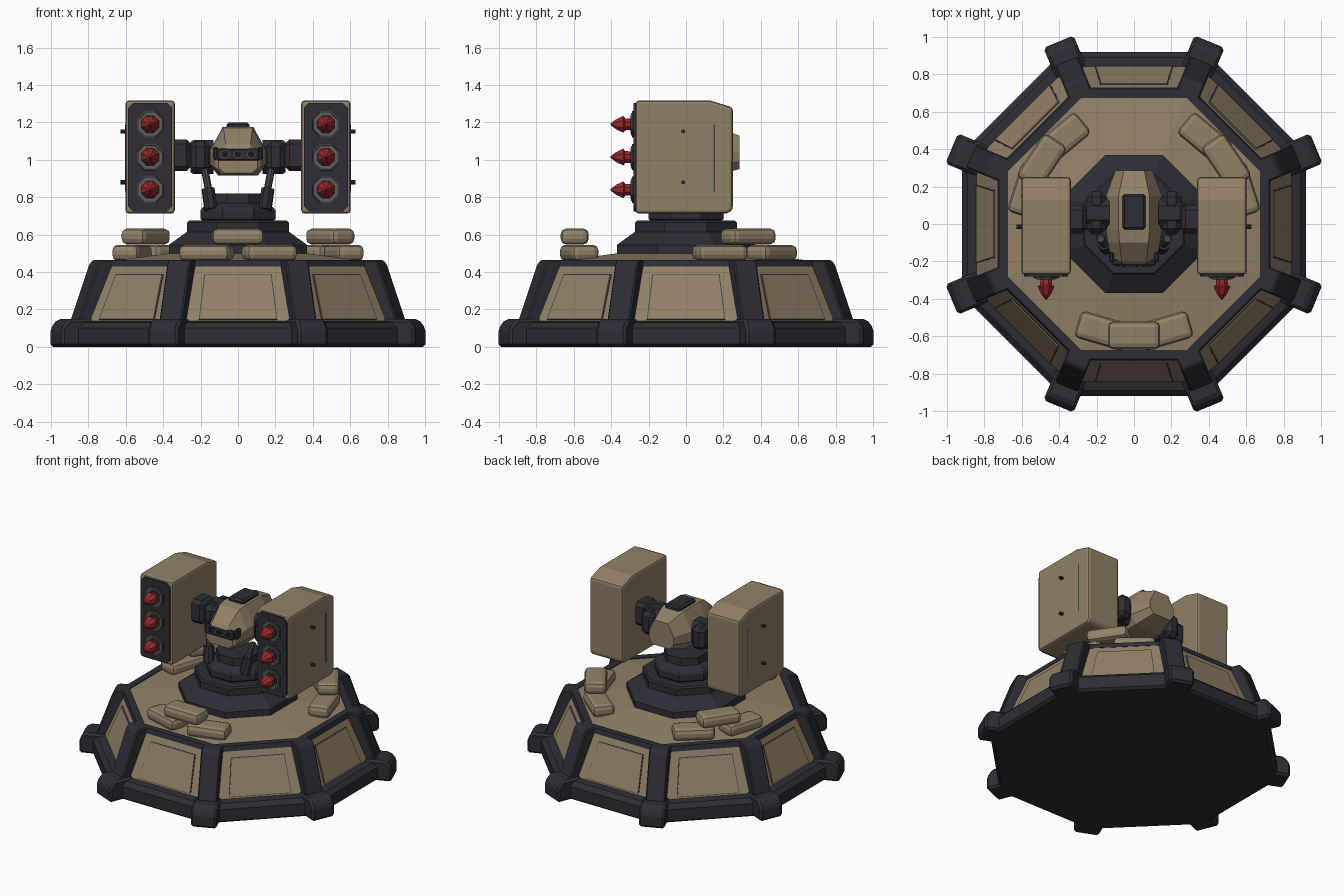
import bpy, bmesh, math
from mathutils import Vector, Matrix

if "Cube" in bpy.data.objects:
    bpy.data.objects.remove(bpy.data.objects["Cube"])


def colour(name, rgb):
    m = bpy.data.materials.new(name)
    m.diffuse_color = (*rgb, 1)
    m.use_nodes = True
    m.node_tree.nodes["Principled BSDF"].inputs["Base Color"].default_value = m.diffuse_color
    return m


TAN = colour("tan armour", (0.285, 0.22, 0.135))
SAND = colour("sandbag cloth", (0.29, 0.225, 0.14))
DARK = colour("dark steel", (0.026, 0.027, 0.036))
OLIVE = colour("olive grey", (0.13, 0.12, 0.09))
SLATE = colour("slate", (0.05, 0.055, 0.065))
RED = colour("red warhead", (0.32, 0.022, 0.024))
BLACK = colour("black glass", (0.008, 0.008, 0.01))


def rot(deg, axis='Z'):
    return Matrix.Rotation(math.radians(deg), 4, axis)


def finish(name, bm, mat, mtx=None, bevel=0, seg=1):
    if mtx is not None:
        bm.transform(mtx)
    bmesh.ops.recalc_face_normals(bm, faces=bm.faces[:])
    me = bpy.data.meshes.new(name)
    bm.to_mesh(me)
    bm.free()
    me.materials.append(mat)
    ob = bpy.data.objects.new(name, me)
    bpy.context.collection.objects.link(ob)
    if bevel:
        b = ob.modifiers.new("edge bevel", 'BEVEL')
        b.width, b.segments = bevel, seg
        b.limit_method, b.angle_limit = 'ANGLE', math.radians(25)
    return ob


def loft(name, loops, mat, mtx=None, bevel=0, seg=1):
    """Skin through loops of equal point count, capped at both ends."""
    bm = bmesh.new()
    rows = [[bm.verts.new(p) for p in lp] for lp in loops]
    n = len(rows[0])
    for a, b in zip(rows, rows[1:]):
        for i in range(n):
            j = (i + 1) % n
            bm.faces.new((a[i], a[j], b[j], b[i]))
    bm.faces.new(rows[0])
    bm.faces.new(rows[-1])
    return finish(name, bm, mat, mtx, bevel, seg)


def octagon(name, profile, mat, mtx=None, bevel=0):
    """Eight-sided turned shape from (apothem, height) pairs."""
    k = 1 / math.cos(math.pi / 8)
    ang = [math.radians(22.5 + 45 * i) for i in range(8)]
    loops = [[(r * k * math.cos(a), r * k * math.sin(a), z) for a in ang] for r, z in profile]
    return loft(name, loops, mat, mtx, bevel)


def box(name, lo, hi, mat, mtx=None, bevel=0, seg=1):
    (x0, y0, z0), (x1, y1, z1) = lo, hi
    loops = [[(x0, y0, z), (x1, y0, z), (x1, y1, z), (x0, y1, z)] for z in (z0, z1)]
    return loft(name, loops, mat, mtx, bevel, seg)


def extrude_x(name, yz, x0, x1, mat, mtx=None, bevel=0, seg=1):
    return loft(name, [[(x, y, z) for y, z in yz] for x in (x0, x1)], mat, mtx, bevel, seg)


def rod(name, a, b, r, mat, n=8):
    a, b = Vector(a), Vector(b)
    bm = bmesh.new()
    bmesh.ops.create_cone(bm, cap_ends=True, segments=n, radius1=r, radius2=r, depth=(b - a).length)
    q = (b - a).to_track_quat('Z', 'Y').to_matrix().to_4x4()
    return finish(name, bm, mat, Matrix.Translation((a + b) / 2) @ q)


# Base: skirt, armoured wall, deck and rim
octagon("base_skirt", [(0.90, 0), (0.92, 0.015), (0.92, 0.10), (0.89, 0.13), (0.83, 0.14)], DARK)
octagon("base_wall", [(0.85, 0.12), (0.72, 0.445)], TAN)
octagon("deck", [(0.70, 0.44), (0.69, 0.457), (0.37, 0.50)], TAN)
k = 1 / math.cos(math.pi / 8)
for i in range(8):
    turn = rot(45 * i)
    t = math.tan(math.pi / 8)
    # rim segment
    loft("deck_rim", [[(s * r * t, -r, z) for r, z in
         ((0.675, 0.44), (0.73, 0.43), (0.722, 0.465), (0.675, 0.465))] for s in (-1, 1)], DARK, turn)

    # raised wall panel with a dark seam plate behind it
    def panel(name, grow, out, mat):
        def loop(d):
            pts = []
            for x, z in ((-0.205 - grow, 0.15 - grow), (0.205 + grow, 0.15 - grow),
                         (0.175 + grow, 0.385 + grow), (-0.175 - grow, 0.385 + grow)):
                pts.append((x, -(0.85 - 0.4 * (z - 0.12)) - d, z + 0.4 * d))
            return pts
        loft(name, [loop(-0.01), loop(out)], mat, turn)
    panel("panel_seam", 0.005, 0.002, SLATE)
    panel("wall_panel", 0, 0.007, TAN)

    # corner buttress and foot
    corner = rot(45 * i + 22.5 - 90)
    extrude_x("buttress", [(0.70, 0.10), (0.955, 0.10), (0.945, 0.14), (0.835, 0.445),
                           (0.815, 0.465), (0.74, 0.465)], -0.066, 0.066, DARK, corner, 0.008)
    extrude_x("foot", [(0.80, 0), (1.055, 0), (1.055, 0.10), (1.015, 0.148), (0.80, 0.148)],
              -0.087, 0.087, DARK, corner, 0.015)

# Turntable and neck
octagon("turntable", [(0.37, 0.48), (0.37, 0.545), (0.28, 0.61), (0.272, 0.615), (0.272, 0.665),
                      (0.262, 0.675)], DARK)
octagon("neck", [(0.18, 0.66), (0.20, 0.685), (0.20, 0.73), (0.19, 0.745), (0.14, 0.77),
                 (0.135, 0.82)], DARK)

# Sandbag piles: two bags below and one across the top
for a in (-90, 34, 146):
    for da, z in ((-16.3, 0.503), (16.3, 0.503), (0, 0.59)):
        place = rot(a + da) @ Matrix.Translation((0.595, 0, z))
        box("sandbag", (-0.075, -0.14, -0.043), (0.075, 0.14, 0.043), SAND, place, 0.03, 2)

# Sensor head lofted front to back
sections = [(-0.215, 0.105, 0.93, 1.06), (-0.20, 0.12, 0.92, 1.085), (-0.10, 0.14, 0.915, 1.165),
            (-0.03, 0.15, 0.915, 1.175), (0.15, 0.15, 0.915, 1.175), (0.285, 0.10, 0.95, 1.13)]
shape = [(-0.7, 0), (0.7, 0), (1, 0.22), (1, 0.52), (0.55, 1), (-0.55, 1), (-1, 0.52), (-1, 0.22)]
loft("head", [[(u * w, y, z0 + v * (z1 - z0)) for u, v in shape] for y, w, z0, z1 in sections], TAN)
box("head_hatch", (-0.062, -0.03, 1.15), (0.062, 0.16, 1.20), DARK, None, 0.012)
box("visor", (-0.115, -0.222, 0.995), (0.115, -0.19, 1.06), DARK, None, 0.008)
for x in (-0.07, 0, 0.07):
    rod("lens_rim", (x, -0.20, 1.03), (x, -0.227, 1.03), 0.024, SLATE, 12)
    rod("lens", (x, -0.20, 1.03), (x, -0.230, 1.03), 0.017, BLACK, 12)

for s in (-1, 1):
    flip = Matrix.Scale(s, 4, (1, 0, 0))
    # visor cheek
    box("visor_cheek", (0.108, -0.205, 1.0), (0.133, -0.15, 1.07), DARK, flip, 0.008)

    # Arm joint between head and launcher
    axis = Matrix.Translation((s * 0.13, 0.06, 1.015)) @ rot(90 * s, 'Y')
    octagon("arm_joint", [(0.09, 0), (0.09, 0.11), (0.08, 0.125)], DARK, axis)
    box("arm_collar", (0.25, -0.05, 0.94), (0.37, 0.10, 1.11), DARK, flip, 0.025)
    box("arm_root", (0.15, -0.055, 0.93), (0.255, 0.175, 1.10), DARK, flip, 0.03)

    # Elevation strut
    rod("strut_rod", (s * 0.178, -0.08, 0.95), (s * 0.15, -0.12, 0.80), 0.02, SLATE)
    rod("strut_sleeve", (s * 0.16, -0.105, 0.845), (s * 0.145, -0.13, 0.735), 0.036, DARK)

    # Launcher pod
    extrude_x("launcher", [(-0.27, 0.713), (0.225, 0.713), (0.25, 0.735), (0.25, 1.28),
                           (0.13, 1.317), (-0.27, 1.317)], 0.338, 0.602, TAN, flip, 0.025, 2)
    loft("launcher_face", [[(s * 0.47 + x, y, 1.015 + z) for x, z in
         ((-0.09, -0.29), (0.09, -0.29), (0.117, -0.263), (0.117, 0.263),
          (0.09, 0.29), (-0.09, 0.29), (-0.117, 0.263), (-0.117, -0.263))]
         for y in (-0.25, -0.281)], DARK)
    box("launcher_seam", (0.59, 0.148, 0.83), (0.604, 0.154, 1.19), SLATE, flip)
    for z in (0.88, 1.152):
        rod("launcher_bolt", (s * 0.59, -0.015, z), (s * 0.628, -0.015, z), 0.011, DARK)

    # Missile tubes and warheads
    for z in (0.84, 1.015, 1.19):
        tube = Matrix.Translation((s * 0.47, -0.27, z)) @ rot(90, 'X')
        octagon("tube_collar", [(0.072, 0), (0.070, 0.018)], SLATE, tube)
        octagon("tube_ring", [(0.062, 0), (0.060, 0.024)], OLIVE, tube)
        octagon("tube_bore", [(0.049, 0), (0.049, 0.027)], DARK, tube)
        octagon("warhead", [(0.030, 0.02), (0.032, 0.055), (0.045, 0.065), (0.026, 0.105),
                            (0.004, 0.133)], RED, tube)
